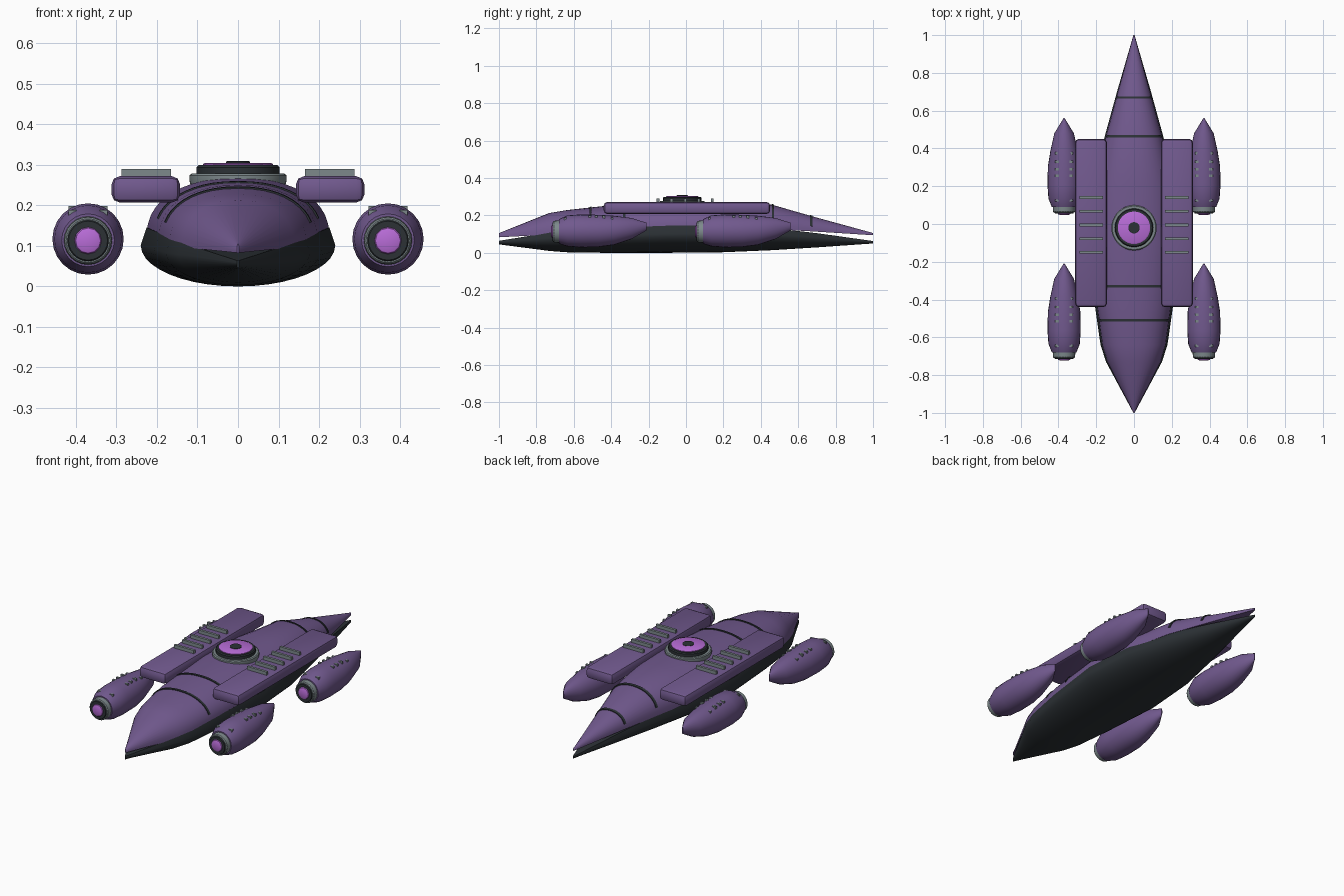
import bpy, bmesh, math

if "Cube" in bpy.data.objects:
    bpy.data.objects.remove(bpy.data.objects["Cube"])

def material(name, rgb):
    m = bpy.data.materials.new(name)
    m.diffuse_color = (*rgb, 1)
    m.use_nodes = True
    m.node_tree.nodes["Principled BSDF"].inputs["Base Color"].default_value = m.diffuse_color
    return m

PURPLE = material("hull purple", (0.165, 0.100, 0.270))
DARK = material("dark charcoal", (0.025, 0.031, 0.036))
GREY = material("trim grey", (0.205, 0.25, 0.26))
PINK = material("glow violet", (0.48, 0.15, 0.68))

def finish(bm, name, mat, angle=30):
    bmesh.ops.recalc_face_normals(bm, faces=bm.faces)
    me = bpy.data.meshes.new(name)
    bm.to_mesh(me)
    bm.free()
    ob = bpy.data.objects.new(name, me)
    bpy.context.collection.objects.link(ob)
    me.materials.append(mat)
    bpy.ops.object.select_all(action='DESELECT')
    ob.select_set(True)
    bpy.context.view_layer.objects.active = ob
    bpy.ops.object.shade_smooth_by_angle(angle=math.radians(angle))
    return ob

def loft(name, rings, mat, angle=30):
    """Skin a list of equal-length closed rings and cap both ends."""
    bm = bmesh.new()
    vs = [[bm.verts.new(p) for p in r] for r in rings]
    n = len(vs[0])
    for a, b in zip(vs, vs[1:]):
        for i in range(n):
            j = (i + 1) % n
            bm.faces.new((a[i], a[j], b[j], b[i]))
    bm.faces.new(vs[0])
    bm.faces.new(vs[-1])
    return finish(bm, name, mat, angle)

def box(name, lo, hi, mat, bevel=0, segs=1):
    bm = bmesh.new()
    bmesh.ops.create_cube(bm, size=1)
    for v in bm.verts:
        v.co = [l + (c + 0.5) * (h - l) for c, l, h in zip(v.co, lo, hi)]
    if bevel:
        bmesh.ops.bevel(bm, geom=bm.edges[:], offset=bevel, segments=segs,
                        profile=0.5, affect='EDGES')
    return finish(bm, name, mat)

def lathe_y(name, x, prof, mat, n=24):
    """prof rows: y, x radius, z radius, z centre."""
    rings = [[(x + rx * math.cos(2 * math.pi * i / n), y,
               zc + rz * math.sin(2 * math.pi * i / n)) for i in range(n)]
             for y, rx, rz, zc in prof]
    return loft(name, rings, mat)

def disc_z(name, y0, prof, mat, n=32):
    rings = [[(r * math.cos(2 * math.pi * i / n), y0 + r * math.sin(2 * math.pi * i / n), z)
              for i in range(n)] for r, z in prof]
    return loft(name, rings, mat)

def spow(v, e):
    return math.copysign(abs(v) ** e, v)

# hull stations: y, half width, low z, high z
UPPER = [(-1, .003, .083, .105), (-.73, .140, .097, .213), (-.64, .168, .105, .228),
         (-.44, .195, .12, .250), (-.1, .225, .127, .268), (.2, .205, .13, .268),
         (.46, .150, .127, .257), (.70, .085, .113, .188), (1, .003, .094, .106)]
LOWER = [(-1, .003, .045, .064), (-.73, .148, .01, .108), (-.64, .177, .003, .118),
         (-.44, .206, 0, .132), (-.1, .24, 0, .145), (.2, .216, .003, .145),
         (.46, .156, .014, .132), (.70, .09, .029, .105), (1, .003, .05, .063)]
N = 20

def dome(y, w, lo, hi, grow=0.0, a0=0.0):
    pts = []
    for i in range(N + 1):
        a = a0 + (math.pi - 2 * a0) * i / N
        pts.append(((w + grow) * spow(math.cos(a), .9), y,
                    lo + (hi - lo + grow) * spow(math.sin(a), .9)))
    return pts

def keel(y, w, lo, hi):
    mid = hi - .3 * (hi - lo)
    pts = [(w * .94, y, hi)]
    for i in range(N + 1):
        a = math.pi * i / N
        pts.append((w * math.cos(a), y, mid - (mid - lo) * math.sin(a)))
    return pts + [(-w * .94, y, hi)]

def station(y):
    for a, b in zip(UPPER, UPPER[1:]):
        if a[0] <= y <= b[0]:
            t = (y - a[0]) / (b[0] - a[0])
            return [p + (q - p) * t for p, q in zip(a, b)]

# hull shells
loft("upper_hull", [dome(*s) for s in UPPER], PURPLE)
loft("lower_hull", [keel(*s) for s in LOWER], DARK)

# thin dark bands over the upper hull
for k, y in enumerate((-.51, -.33, .465, .67)):
    rings = []
    for yy in (y - .006, y + .006):
        s = station(yy)
        outer = dome(*s, grow=.004, a0=.3)
        inner = dome(*s, grow=-.004, a0=.3)
        rings.append(outer + inner[::-1])
    loft(f"hull_band_{k}", rings, DARK)

# central turret
disc_z("turret_base", -.02, [(.115, .24), (.12, .262), (.12, .274), (.115, .278)], GREY)
disc_z("turret_ring", -.02, [(.102, .27), (.102, .294), (.097, .299)], DARK)
disc_z("turret_glow", -.02, [(.086, .295), (.086, .302), (.08, .305)], PINK)
disc_z("turret_cap", -.02, [(.03, .30), (.03, .307), (.027, .309)], DARK)

for side, sx in (("right", 1), ("left", -1)):
    # side slabs with raised bars
    xs = sorted((sx * .143, sx * .312))
    box(f"{side}_slab", (xs[0], -.44, .207), (xs[1], .45, .272), PURPLE, .02, 2)
    xs = sorted((sx * .165, sx * .288))
    for k in range(5):
        y = -.15 + .0725 * k
        box(f"{side}_slab_bar_{k}", (xs[0], y - .007, .265), (xs[1], y + .007, .29), GREY)
    # engine pods
    for end, y0 in (("front", -.715), ("rear", .055)):
        x, nm = sx * .37, f"{side}_{end}_pod"
        zc = .117
        lathe_y(nm, x, [(y0 + .035, .065, .065, .114), (y0 + .08, .083, .083, zc),
                        (y0 + .15, .088, .088, zc), (y0 + .25, .086, .086, zc),
                        (y0 + .33, .073, .078, .12), (y0 + .425, .052, .056, .13),
                        (y0 + .505, .003, .02, .14)], PURPLE)
        lathe_y(nm + "_collar", x, [(y0 + .005, .054, .054, .113), (y0 + .01, .058, .058, .113),
                                    (y0 + .04, .06, .06, .113)], GREY)
        lathe_y(nm + "_nozzle", x, [(y0, .048, .048, .113), (y0 + .004, .051, .051, .113),
                                    (y0 + .02, .051, .051, .113)], DARK)
        lathe_y(nm + "_glow", x, [(y0 - .008, .02, .02, .113), (y0 - .004, .031, .031, .113),
                                  (y0 + .004, .036, .036, .113), (y0 + .01, .036, .036, .113)], PINK, 12)
        # small studs in two rows on the pod top
        for k, dy in enumerate((.07, .20, .235, .275, .32)):
            for dx in (-.038, .038):
                h = .185 if dy in (.07, .32) else .195
                box(f"{nm}_stud_{k}", (x + dx - .01, y0 + dy - .006, h - .03),
                    (x + dx + .01, y0 + dy + .006, h + .004), GREY)
